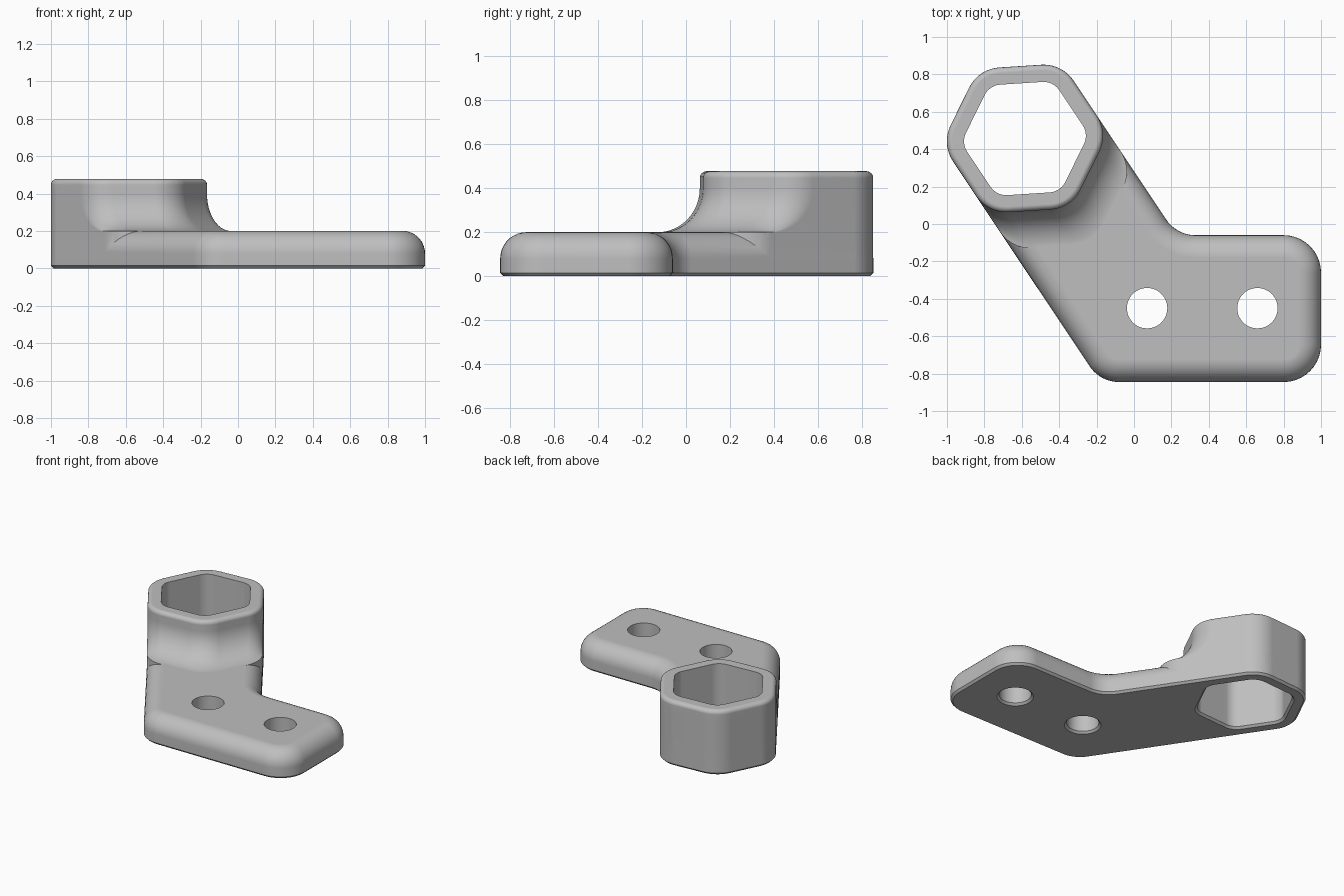
import bpy, bmesh, math
from mathutils import Vector, Matrix

if "Cube" in bpy.data.objects:
    bpy.data.objects.remove(bpy.data.objects["Cube"], do_unlink=True)

TILT = math.radians(3.7)
CENTRE = Vector((-0.583, 0.457))
APOTHEM, HEX_R = 0.388, 0.193
PLATE_Z, TOP_Z = 0.2, 0.477
ROUND, CHAMFER, BLEND, LIP = 0.12, 0.015, 0.2, 0.03
WALL = 0.092
FORWARD = Vector((math.cos(TILT - math.pi / 3), math.sin(TILT - math.pi / 3)))

grey = bpy.data.materials.new("plain grey")
grey.use_nodes = True
grey.diffuse_color = (0.52, 0.52, 0.52, 1)
grey.node_tree.nodes["Principled BSDF"].inputs["Base Color"].default_value = grey.diffuse_color


def hex_corner(i):
    a = TILT + i * math.pi / 3
    return CENTRE + Vector((math.cos(a), math.sin(a))) * APOTHEM / math.cos(math.pi / 6)


def hexagon(slide=0):
    """Hexagon whose three front corners move along the arm."""
    return [(hex_corner(i) + FORWARD * (slide if i in (0, 4, 5) else 0), HEX_R)
            for i in range(6)]


def rounded(corners, inset=0, steps=10):
    """Counterclockwise outline with rounded corners, shrunk by inset."""
    points = []
    for i, (p, r) in enumerate(corners):
        d1 = (p - corners[i - 1][0]).normalized()
        d2 = (corners[(i + 1) % len(corners)][0] - p).normalized()
        turn = math.atan2(d1.x * d2.y - d1.y * d2.x, d1.dot(d2))
        r = math.copysign(r, turn)
        n1, n2 = Vector((-d1.y, d1.x)), Vector((-d2.y, d2.x))
        c = p + (n1 + n2) / (1 + n1.dot(n2)) * r
        for k in range(steps + 1):
            points.append(c - Matrix.Rotation(turn * k / steps, 2) @ n1 * (r - inset))
    return points


def circle(x, y, r, count=48):
    return [Vector((x + r * math.cos(k * math.tau / count),
                    y + r * math.sin(k * math.tau / count))) for k in range(count)]


def loft(name, sections):
    """Closed solid through (height, outline) sections."""
    bm = bmesh.new()
    rings = [[bm.verts.new((p.x, p.y, z)) for p in pts] for z, pts in sections]
    for low, high in zip(rings, rings[1:]):
        for i in range(len(low)):
            bm.faces.new((low[i - 1], low[i], high[i], high[i - 1]))
    bm.faces.new(rings[0][::-1])
    bm.faces.new(rings[-1])
    mesh = bpy.data.meshes.new(name)
    bm.to_mesh(mesh)
    bm.free()
    mesh.materials.append(grey)
    ob = bpy.data.objects.new(name, mesh)
    bpy.context.collection.objects.link(ob)
    return ob


def combine(target, tool, operation):
    bpy.context.view_layer.objects.active = target
    mod = target.modifiers.new(operation, 'BOOLEAN')
    mod.operation, mod.object, mod.solver = operation, tool, 'EXACT'
    bpy.ops.object.modifier_apply(modifier=mod.name)
    bpy.data.objects.remove(tool, do_unlink=True)


# Angled plate: its arm continues two sides of the hexagon
front, step, side = -0.845, -0.06, 1.0


def along_arm(p, y):
    return Vector((p.x + FORWARD.x / FORWARD.y * (y - p.y), y))


plate = [(along_arm(hex_corner(3), front), 0.19),
         (Vector((side, front)), 0.2), (Vector((side, step)), 0.2),
         (along_arm(hex_corner(1), step), 0.19)]
plate += [(hex_corner(i), HEX_R) for i in (1, 2, 3)]
sections = [(0, rounded(plate, CHAMFER)), (CHAMFER, rounded(plate))]
for k in range(10):
    a = k / 9 * math.pi / 2
    sections.append((PLATE_Z - ROUND + ROUND * math.sin(a),
                     rounded(plate, ROUND * (1 - math.cos(a)))))
bracket = loft("bracket", sections)

# Hexagonal socket with a curved blend onto the plate and a rounded lip
GAP = 0.0005
sections = [(0.05, rounded(hexagon(BLEND / math.cos(math.pi / 6)), GAP))]
for k in range(13):
    a = k / 12 * math.pi / 2
    reach = BLEND * (1 - math.sin(a)) / math.cos(math.pi / 6)
    sections.append((PLATE_Z - GAP + BLEND * (1 - math.cos(a)),
                     rounded(hexagon(reach), GAP)))
for k in range(7):
    a = k / 6 * math.pi / 2
    sections.append((TOP_Z - LIP + LIP * math.sin(a),
                     rounded(hexagon(), GAP + LIP * (1 - math.cos(a)))))
combine(bracket, loft("socket", sections), 'UNION')

# Hexagonal opening and two round holes, chamfered underneath
FLARE = CHAMFER + 0.01
bore = [(-0.01, rounded(hexagon(), WALL - FLARE)),
        (CHAMFER, rounded(hexagon(), WALL)), (0.6, rounded(hexagon(), WALL))]
combine(bracket, loft("socket_cutter", bore), 'DIFFERENCE')
for x in (0.07, 0.66):
    drill = [(z, circle(x, -0.45, 0.108 + grow))
             for z, grow in ((-0.01, FLARE), (CHAMFER, 0), (0.4, 0))]
    combine(bracket, loft("hole_cutter", drill), 'DIFFERENCE')

# Smooth shading with crisp edges
bpy.ops.object.select_all(action='DESELECT')
bracket.select_set(True)
bpy.context.view_layer.objects.active = bracket
bpy.ops.object.shade_smooth_by_angle(angle=math.radians(30))
weighted = bracket.modifiers.new("even shading", 'WEIGHTED_NORMAL')
weighted.keep_sharp = True
